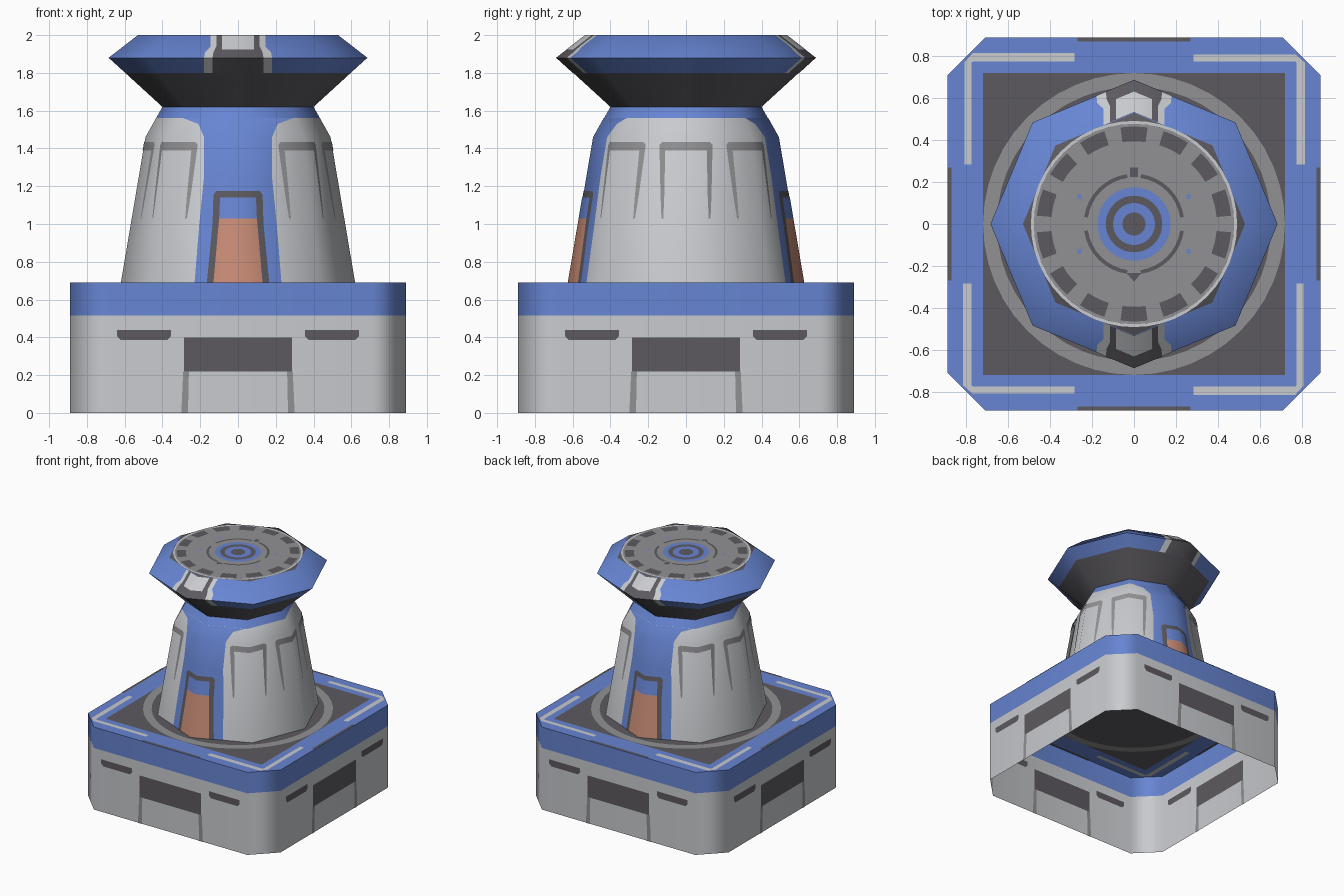
import bpy, bmesh
from math import sin, cos, tan, pi, radians
from mathutils import Matrix, Vector

cube = bpy.data.objects.get("Cube")
if cube:
    bpy.data.objects.remove(cube, do_unlink=True)


def material(name, r, g, b):
    m = bpy.data.materials.new(name)
    m.use_nodes = True
    m.diffuse_color = (r, g, b, 1)
    m.node_tree.nodes["Principled BSDF"].inputs["Base Color"].default_value = (r, g, b, 1)
    return m


BLUE = material("blue paint", .135, .235, .65)
LIGHT = material("light grey", .58, .595, .62)
MID = material("mid grey", .285, .285, .295)
DARK = material("dark grey", .108, .102, .114)
ORANGE = material("orange panel", .58, .26, .18)

TOWER = [(.62, .69), (.49, 1.46), (.434, 1.56), (.40, 1.62)]
HEAD = [(.40, 1.62), (.597, 1.80), (.685, 1.88), (.53, 2.0)]
HALF, CUT, DECK, TOP = .89, .71, .69, 2.0
QUARTERS = [0, 90, 180, 270]


def finish(name, bm, mats):
    mesh = bpy.data.meshes.new(name)
    bm.to_mesh(mesh)
    bm.free()
    for m in mats:
        mesh.materials.append(m)
    ob = bpy.data.objects.new(name, mesh)
    bpy.context.collection.objects.link(ob)
    bpy.ops.object.select_all(action='DESELECT')
    ob.select_set(True)
    bpy.context.view_layer.objects.active = ob
    bpy.ops.object.shade_smooth_by_angle(angle=radians(50))
    return ob


def shell(name, rings, bands, cap=None):
    """Stack rings of points; one material per band, optional top cap."""
    bm = bmesh.new()
    mats = list(dict.fromkeys(bands + ([cap] if cap else [])))
    loops = [[bm.verts.new(p) for p in ring] for ring in rings]
    for low, high, mat in zip(loops, loops[1:], bands):
        for i in range(len(low)):
            j = (i + 1) % len(low)
            bm.faces.new((low[i], low[j], high[j], high[i])).material_index = mats.index(mat)
    if cap:
        bm.faces.new(loops[-1]).material_index = mats.index(cap)
    return finish(name, bm, mats)


def octagon(r, z):
    return [(r * cos(i * pi / 4), r * sin(i * pi / 4), z) for i in range(8)]


def clipped_square(z):
    a, b = HALF, CUT
    return [(x, y, z) for x, y in
            [(a, -b), (a, b), (b, a), (-b, a), (-a, b), (-a, -b), (-b, -a), (b, -a)]]


# Placement of flat outlines on the surfaces
def on_octagon(profile):
    def place(x, z, lift):
        for (r0, z0), (r1, z1) in zip(profile, profile[1:]):
            if z <= z1 + 1e-5:
                break
        r = r0 + (r1 - r0) * (z - z0) / (z1 - z0)
        return Vector((x, -(r - abs(x) * tan(pi / 8) + lift), z))
    return place


def on_side(x, z, lift):
    return Vector((x, -HALF - lift, z))


def on_level(level):
    return lambda x, y, lift: Vector((x, y, level + lift))


def plate(name, polys, mat, place, turns=(0,), lift=.003):
    """Thin painted panel seen from both sides, folded at its centre line."""
    flat, out = bmesh.new(), bmesh.new()
    for p in polys:
        f = flat.faces.new([flat.verts.new((u, v, 0)) for u, v in p])
        f.normal_update()
        if f.normal.z < 0:
            f.normal_flip()
    bmesh.ops.remove_doubles(flat, verts=flat.verts, dist=1e-5)
    bmesh.ops.bisect_plane(flat, geom=flat.verts[:] + flat.edges[:] + flat.faces[:],
                           plane_co=(0, 0, 0), plane_no=(1, 0, 0))
    for turn in turns:
        rot = Matrix.Rotation(radians(turn), 3, 'Z')
        for side in (1, -1):
            copy = {v: out.verts.new(rot @ place(v.co.x, v.co.y, side * lift)) for v in flat.verts}
            for f in flat.faces:
                out.faces.new([copy[v] for v in f.verts][::side])
    flat.free()
    return finish(name, out, [mat])


# Outline helpers
def span(rows):
    return [[(a, z), (b, z), (d, w), (c, w)]
            for (a, b, z), (c, d, w) in zip(rows, rows[1:])]


def even(rows):
    return span([(-w, w, z) for w, z in rows])


def mirrored(polys):
    return polys + [[(-u, v) for u, v in p] for p in polys]


def box(x0, x1, y0, y1):
    return [(x0, y0), (x1, y0), (x1, y1), (x0, y1)]


def arc(r, start, end, n):
    return [(r * cos(radians(start + (end - start) * i / n)),
             r * sin(radians(start + (end - start) * i / n))) for i in range(n + 1)]


def sector(r0, r1, start, end, n):
    a, b = arc(r0, start, end, n), arc(r1, start, end, n)
    return [[a[i], b[i], b[i + 1], a[i + 1]] for i in range(n)]


def disc(r):
    return [arc(r, 0, 360, 40)[:-1]]


# Base: open-bottomed clipped box
base = shell("base", [clipped_square(z) for z in (0, .515, DECK)], [LIGHT, BLUE], BLUE)
base.modifiers.new("Even shading", 'WEIGHTED_NORMAL').keep_sharp = True
plate("base_hatches", [box(-.285, .285, .22, .40)], DARK, on_side, QUARTERS)
plate("base_slots", mirrored(span([(.375, .62, .385), (.355, .64, .405),
                                   (.355, .64, .44)])), DARK, on_side, QUARTERS)
plate("base_seams", mirrored(span([(.265, .30, 0), (.26, .29, .22)])), MID, on_side, QUARTERS)

# Deck markings
deck = on_level(DECK)
plate("deck_floor", [box(-.72, .72, -.72, .72)], DARK, deck, lift=.002)
plate("deck_ring", sector(.655, .72, 0, 360, 48), MID, deck, lift=.004)
plate("deck_notches", [box(-.27, .27, .87, HALF)], DARK, deck, QUARTERS)
plate("deck_corner_stripes",
      [box(.285, .77, .775, .81), box(.775, .815, .285, .77),
       [(.77, .775), (.775, .77), (.815, .77), (.77, .81)]], LIGHT, deck, QUARTERS)

# Tower with a blue collar
shell("tower", [octagon(r, z) for r, z in TOWER], [LIGHT, LIGHT, BLUE])
wall = on_octagon(TOWER)
ends = (0, 180)
plate("tower_stripes", even([(.23, .69), (.205, 1.0), (.18, 1.25), (.18, 1.46),
                             (.21, 1.53), (.29, 1.56)]), BLUE, wall, ends, .002)
plate("door_frames", even([(.165, .69), (.135, 1.0), (.13, 1.155), (.115, 1.175)]),
      DARK, wall, ends, .004)
plate("doors", even([(.13, .69), (.10, 1.03)]), ORANGE, wall, ends, .006)
plate("door_windows", even([(.10, 1.03), (.095, 1.14)]), BLUE, wall, ends, .006)
bracket = even([(.14, 1.39), (.14, 1.42), (.125, 1.435)])
bracket += mirrored(span([(.12, .13, 1.03), (.115, .135, 1.15), (.11, .14, 1.39)]))
plate("tower_brackets", bracket, MID, wall, [45, 90, 135, 225, 270, 315])

# Flared head
shell("head", [octagon(r, z) for r, z in HEAD], [DARK, BLUE, BLUE], DARK)
rim = on_octagon(HEAD)
plate("rim_light_strips", mirrored(span([(.135, .18, 1.80), (.135, .18, 1.88),
                                         (.13, .175, 1.91), (.11, .145, 1.94),
                                         (.11, .145, 2.0)])), LIGHT, rim, ends, .002)
plate("rim_dark_panels", even([(.135, 1.80), (.135, 1.88), (.13, 1.91),
                               (.115, 1.94), (.115, 2.0)]), DARK, rim, ends, .003)
plate("rim_light_panels", even([(.085, 1.925), (.085, 2.0)]), LIGHT, rim, ends, .005)

# Round markings on the head
roof = on_level(TOP)
plate("roof_edge_ring", sector(.478, .492, 0, 360, 48), LIGHT, roof, lift=.002)
plate("roof_disc", disc(.478), MID, roof, lift=.002)
step = 360 / 14
plate("roof_blocks", sector(.395, .465, 82, 98, 3), DARK, roof,
      [i * step for i in range(14)], .004)
plate("roof_thin_ring", sector(.222, .24, 8, 82, 8), DARK, roof, QUARTERS, .004)
plate("roof_pointers", [[(-.035, -.235), (.035, -.235), (0, -.275)],
                        box(-.018, .018, .225, .27)], DARK, roof, lift=.005)
plate("roof_dots", mirrored([box(.25, .27, .12, .14), box(.25, .27, -.14, -.12)]),
      BLUE, roof, lift=.004)
for i, (r0, r1, mat) in enumerate([(.135, .175, BLUE), (.10, .135, DARK), (.055, .10, BLUE)]):
    plate(f"target_ring_{i + 1}", sector(r0, r1, 0, 360, 40), mat, roof, lift=.004)
plate("target_centre", disc(.055), DARK, roof, lift=.004)
